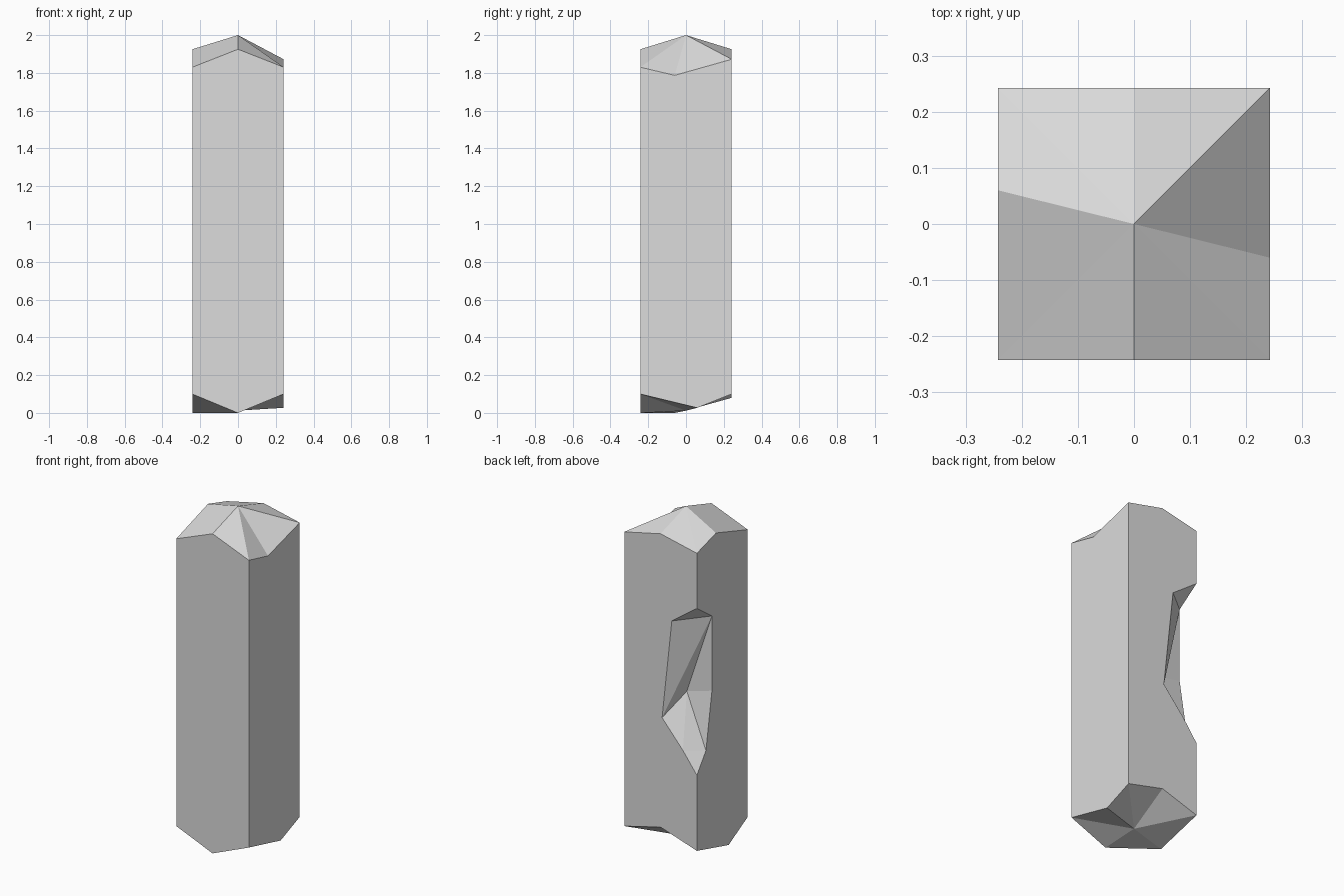
import bpy
import bmesh

if "Cube" in bpy.data.objects:
    bpy.data.objects.remove(bpy.data.objects["Cube"])

W = 0.242   # half width of the square column

mat = bpy.data.materials.new("plain grey")
mat.diffuse_color = (0.715, 0.715, 0.715, 1)
mat.use_nodes = True
mat.node_tree.nodes["Principled BSDF"].inputs["Base Color"].default_value = mat.diffuse_color

bm = bmesh.new()


def vert(x, y, z):
    return bm.verts.new((x, y, z))


def rim(mids, heights):
    """Eight rim points: front-left corner, front middle, and so on counter-clockwise."""
    right_y, left_y = mids
    plan = [(-W, -W), (0, -W), (W, -W), (W, right_y),
            (W, W), (0, W), (-W, W), (-W, left_y)]
    return [vert(x, y, z) for (x, y), z in zip(plan, heights)]


# Chipped rims of the column
top = rim((-0.06, 0.06), (1.83, 1.925, 1.83, 1.787, 1.872, 1.925, 1.872, 1.925))
low = rim((0.06, -0.06), (0.10, 0.0, 0.10, 0.027, 0.10, 0.158, 0.08, 0.0))

# Faceted caps fanning out from a centre point
peak = vert(0, 0, 2.0)
base = vert(0, 0, 0.012)
for i in range(8):
    j = (i + 1) % 8
    bm.faces.new((peak, top[i], top[j]))
    if i not in (0, 7):
        bm.faces.new((base, low[j], low[i]))

# Front-left corner of the foot is chipped straight across
bm.faces.new((base, low[1], low[7]))
bm.faces.new((low[0], low[7], low[1]))

# Notch points: on the corner edge, on the back side, on the left side, inside
edge_hi, edge_lo = vert(-W, W, 1.54), vert(-W, W, 0.535)
back_hi, back_mid, back_lo = [vert(x, W, z) for x, z in
                              ((-0.075, 1.42), (-0.01, 0.82), (-0.149, 0.66))]
left_hi, left_mid, left_lo = [vert(-W, y, z) for y, z in
                              ((0.099, 1.44), (0.099, 0.99), (0.156, 0.651))]
inner = vert(-0.0865, 0.115, 0.951)

# Front and right sides
for a in (0, 2):
    bm.faces.new(low[a:a + 3] + top[a:a + 3][::-1])

# Back side, above, beside and below the notch
bm.faces.new((top[4], top[5], top[6], edge_hi, back_hi))
bm.faces.new((top[4], back_hi, back_mid, low[4]))
bm.faces.new((low[4], back_mid, low[5]))
bm.faces.new((low[5], back_mid, back_lo))
bm.faces.new((low[5], back_lo, edge_lo, low[6]))

# Left side, above, beside and below the notch
bm.faces.new((top[0], left_hi, edge_hi, top[6], top[7]))
bm.faces.new((top[0], low[0], left_mid, left_hi))
bm.faces.new((low[0], low[7], left_mid))
bm.faces.new((low[7], left_lo, left_mid))
bm.faces.new((low[7], low[6], edge_lo, left_lo))

# Notch facets
for f in ((edge_hi, back_hi, left_hi),
          (back_hi, back_mid, left_hi),
          (left_hi, back_mid, inner),
          (left_hi, inner, left_mid),
          (inner, back_mid, back_lo),
          (inner, left_lo, left_mid),
          (inner, back_lo, left_lo),
          (back_lo, edge_lo, left_lo)):
    bm.faces.new(f)

bmesh.ops.recalc_face_normals(bm, faces=bm.faces)
bm.normal_update()
bmesh.ops.triangulate(bm, faces=[f for f in bm.faces if len(f.verts) > 3])

mesh = bpy.data.meshes.new("stone_pillar")
bm.to_mesh(mesh)
bm.free()
mesh.materials.append(mat)
pillar = bpy.data.objects.new("stone_pillar", mesh)
bpy.context.collection.objects.link(pillar)
